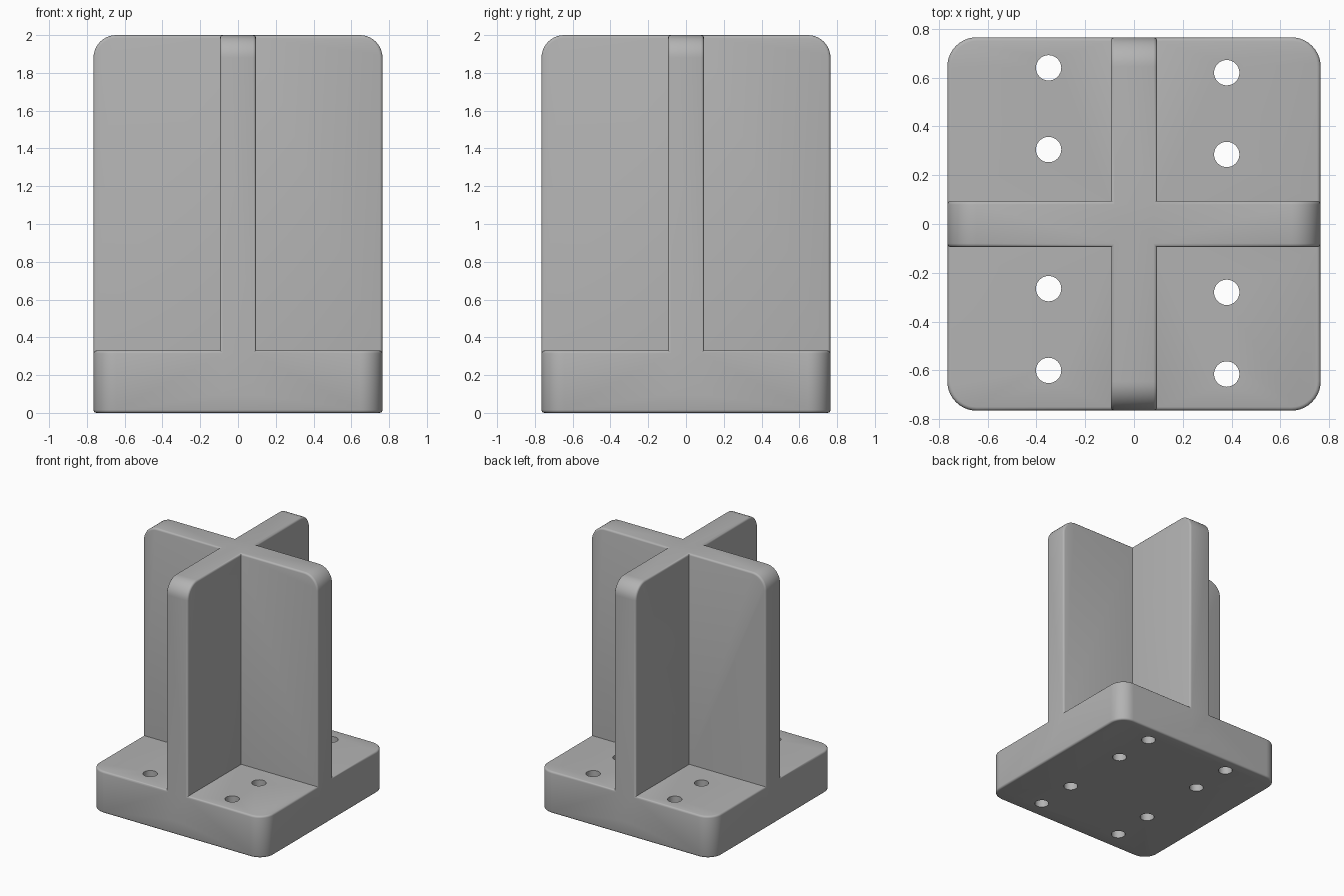
import bpy, bmesh, math
from mathutils import Matrix

HALF = 0.765        # half width of the base and fins
BASE_H = 0.33
TOP = 2.0
THICK = 0.19        # fin thickness
CORNER = 0.12       # large corner radius
EDGE = 0.015        # small edge rounding

if "Cube" in bpy.data.objects:
    bpy.data.objects.remove(bpy.data.objects["Cube"])

grey = bpy.data.materials.new("plain grey")
grey.use_nodes = True
grey.diffuse_color = (0.45, 0.45, 0.45, 1)
grey.node_tree.nodes["Principled BSDF"].inputs["Base Color"].default_value = (0.45, 0.45, 0.45, 1)


def rounded_slab(name, size, centre, is_round, is_soft):
    """Box with chosen edges rounded widely, then the rim edges softened."""
    bm = bmesh.new()
    bmesh.ops.create_cube(bm, size=1, matrix=Matrix.Translation(centre) @ Matrix.Diagonal((*size, 1)))
    big = [e for e in bm.edges if is_round(e)]
    bmesh.ops.bevel(bm, geom=big, offset=CORNER, segments=10, profile=0.5, affect='EDGES')
    rim = [e for e in bm.edges if e.calc_face_angle(0) > math.radians(60) and is_soft(e)]
    bmesh.ops.bevel(bm, geom=rim, offset=EDGE, segments=3, profile=0.5, affect='EDGES')
    mesh = bpy.data.meshes.new(name)
    bm.to_mesh(mesh)
    bm.free()
    mesh.materials.append(grey)
    ob = bpy.data.objects.new(name, mesh)
    bpy.context.collection.objects.link(ob)
    return ob


def combine(target, tool, operation):
    mod = target.modifiers.new(operation.lower(), 'BOOLEAN')
    mod.object = tool
    mod.operation = operation
    mod.solver = 'EXACT'
    bpy.context.view_layer.objects.active = target
    bpy.ops.object.modifier_apply(modifier=mod.name)
    bpy.data.objects.remove(tool)


def middle(e):
    return (e.verts[0].co + e.verts[1].co) / 2


def vertical(e):
    return abs(e.verts[0].co.z - e.verts[1].co.z) > 0.1


# Square base plate with rounded corners
stand = rounded_slab("cross_fin_stand", (2 * HALF, 2 * HALF, BASE_H), (0, 0, BASE_H / 2),
                     vertical, lambda e: True)

# Two crossing upright fins, sunk into the base
BOTTOM = 0.1
for axis, name in enumerate(("side_fin", "front_fin")):
    size = [THICK, THICK, TOP - BOTTOM]
    size[axis] = 2 * HALF
    fin = rounded_slab(
        name, size, (0, 0, (TOP + BOTTOM) / 2),
        lambda e: middle(e).z > TOP - 0.01 and abs(middle(e)[axis]) > HALF - 0.01,
        lambda e: middle(e).z > BOTTOM + 0.01)
    combine(stand, fin, 'UNION')

# Screw holes through the base
for x, ys in ((-0.35, (0.64, 0.305, -0.265, -0.6)), (0.38, (0.62, 0.285, -0.28, -0.615))):
    for y in ys:
        bpy.ops.mesh.primitive_cylinder_add(vertices=32, radius=0.052, depth=1, location=(x, y, 0.2))
        hole = bpy.context.object
        hole.data.materials.append(grey)
        combine(stand, hole, 'DIFFERENCE')

bpy.ops.object.select_all(action='DESELECT')
stand.select_set(True)
bpy.context.view_layer.objects.active = stand
bpy.ops.object.shade_smooth_by_angle(angle=math.radians(35))
